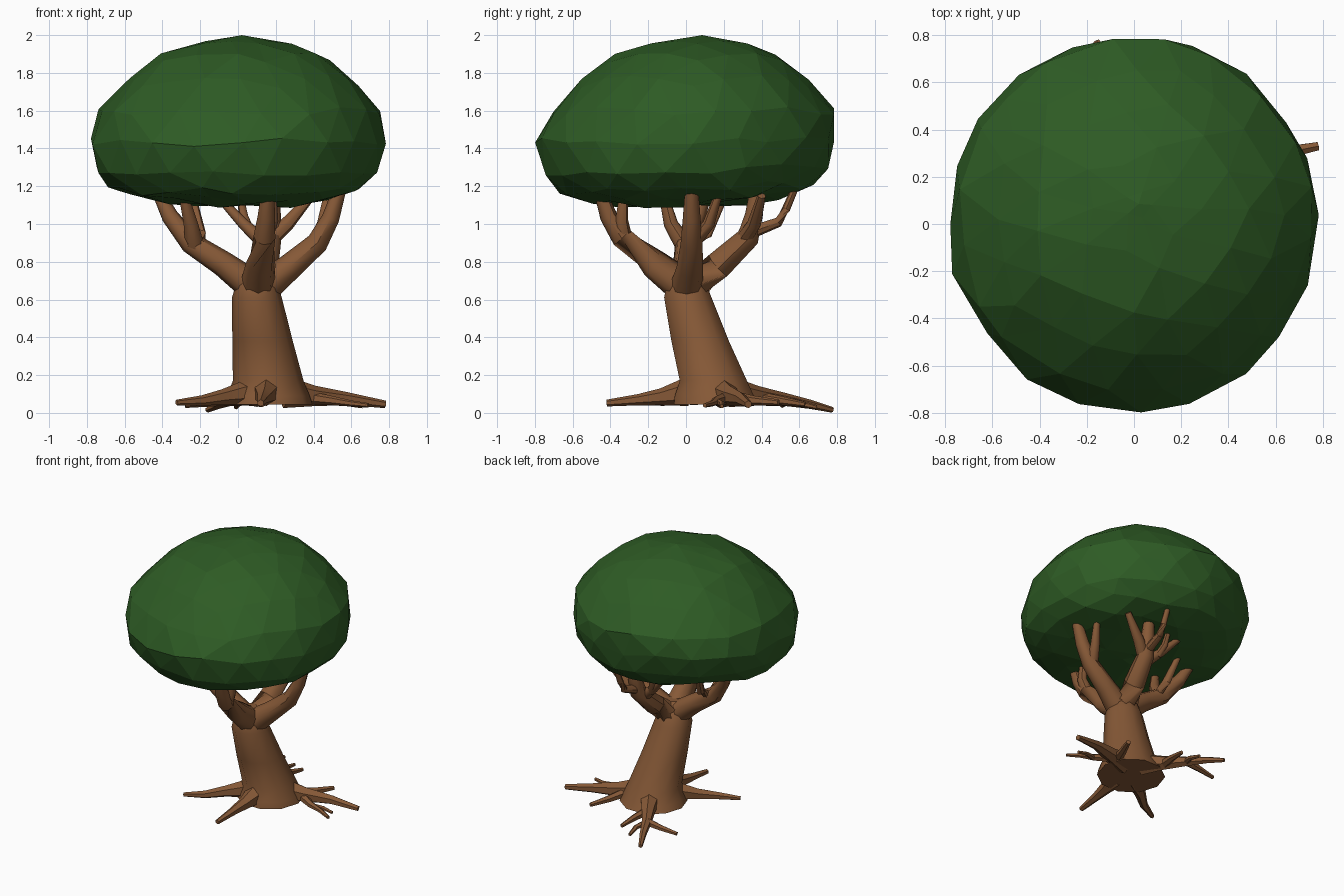
import bpy, bmesh, math, random
from mathutils import Vector

random.seed(4)


def material(name, rgb):
    m = bpy.data.materials.new(name)
    m.diffuse_color = (*rgb, 1)
    return m


bark = material("brown bark", (0.24, 0.10, 0.038))
leaf = material("green leaves", (0.027, 0.105, 0.018))


def finish(name, bm, mat, smooth):
    bmesh.ops.recalc_face_normals(bm, faces=bm.faces)
    me = bpy.data.meshes.new(name)
    bm.to_mesh(me)
    bm.free()
    me.materials.append(mat)
    ob = bpy.data.objects.new(name, me)
    bpy.context.collection.objects.link(ob)
    if smooth:
        me.shade_smooth()
        me.set_sharp_from_angle(angle=math.radians(45))
    return ob


def limb(bm, pts, sides=8, flat=False):
    """Tapered tube through (x, y, z, radius) points, capped at both ends."""
    ps = [Vector(p[:3]) for p in pts]
    rings = []
    for i, p in enumerate(ps):
        t = (ps[min(i + 1, len(ps) - 1)] - ps[max(i - 1, 0)]).normalized()
        if flat:
            t = Vector((0, 0, 1))
        ref = Vector((0, 1, 0)) if abs(t.y) < 0.75 else Vector((1, 0, 0))
        u = t.cross(ref).normalized()
        v = t.cross(u)
        ring = []
        for k in range(sides):
            a = 2 * math.pi * k / sides
            ring.append(bm.verts.new(p + (u * math.cos(a) + v * math.sin(a)) * pts[i][3]))
        rings.append(ring)
    for a, b in zip(rings, rings[1:]):
        for k in range(sides):
            j = (k + 1) % sides
            bm.faces.new((a[k], a[j], b[j], b[k]))
    bm.faces.new(rings[0][::-1])
    bm.faces.new(rings[-1])


def limbs(name, paths, sides=8, flat=False):
    bm = bmesh.new()
    for p in paths:
        limb(bm, p, sides, flat)
    return finish(name, bm, bark, True)


# trunk, leaning forward and left from a flared base
limbs("trunk", [[(.16, .16, .045, .235), (.16, .15, .09, .22), (.16, .145, .17, .187),
                 (.13, .075, .38, .16), (.10, .01, .61, .132), (.10, .0, .70, .105),
                 (.10, .0, .77, .05)]], 10, True)

# four main branches with forks
limbs("left_branch", [
    [(.08, .0, .67, .085), (-.08, .0, .79, .068), (-.25, .0, .90, .058),
     (-.36, .06, 1.04, .045), (-.43, .11, 1.18, .03)],
    [(-.23, -.01, .89, .05), (-.25, -.08, 1.0, .038), (-.29, -.12, 1.16, .024)],
    [(-.2, .0, .87, .035), (-.2, .11, .95, .03), (-.24, .2, 1.14, .02)]])
limbs("front_branch", [
    [(.10, .0, .66, .095), (.12, -.17, .79, .078), (.14, -.34, .93, .058),
     (.15, -.41, 1.04, .046), (.16, -.46, 1.19, .032)],
    [(.14, -.33, .93, .045), (.18, -.34, 1.02, .034), (.18, -.33, 1.15, .024)]])
limbs("right_branch", [
    [(.13, .0, .66, .09), (.27, .02, .77, .07), (.42, .03, .90, .058),
     (.49, .03, 1.03, .047), (.54, .03, 1.19, .035)],
    [(.40, .03, .89, .04), (.45, .12, 1.0, .032), (.48, .18, 1.18, .02)]])
limbs("back_branch", [
    [(.11, .02, .66, .095), (.14, .17, .78, .075), (.17, .33, .93, .06),
     (.18, .36, 1.05, .047), (.18, .38, 1.21, .036)],
    [(.17, .33, .95, .035), (.18, .49, 1.01, .026), (.18, .53, 1.08, .022), (.18, .59, 1.22, .018)],
    [(.16, .30, .91, .045), (.26, .36, 1.0, .038), (.39, .40, 1.15, .022)],
    [(.15, .28, .89, .04), (.03, .33, 1.0, .03), (-.11, .38, 1.15, .018)],
    [(.06, .32, .96, .028), (.03, .36, 1.04, .024), (.01, .38, 1.15, .018)]])

# spreading roots with forks
limbs("left_root", [
    [(.06, .06, .11, .07), (-.08, -.03, .085, .04), (-.19, -.12, .065, .028), (-.325, -.19, .055, .015)]], 6)
limbs("front_root", [
    [(.15, .0, .11, .075), (.14, -.13, .085, .045), (.13, -.25, .07, .03), (.12, -.42, .052, .018)]], 6)
limbs("right_root", [
    [(.25, .18, .11, .085), (.40, .23, .09, .055), (.58, .29, .075, .034), (.78, .33, .045, .02)],
    [(.38, .22, .08, .035), (.50, .16, .065, .024), (.60, .14, .05, .016), (.69, .10, .04, .012)],
    [(.50, .16, .06, .02), (.58, .19, .05, .015), (.66, .19, .035, .011)],
    [(.34, .23, .085, .035), (.40, .36, .065, .026), (.46, .49, .055, .016)]], 6)
limbs("back_root", [
    [(.13, .24, .11, .08), (.05, .38, .09, .052), (-.04, .53, .07, .034),
     (-.10, .66, .045, .024), (-.16, .775, .016, .015)],
    [(-.04, .52, .07, .03), (-.15, .52, .055, .022), (-.28, .51, .04, .014)],
    [(.05, .38, .08, .035), (.08, .5, .065, .024), (.10, .63, .045, .014)],
    [(-.03, .53, .065, .022), (.0, .6, .05, .018), (-.01, .69, .03, .012)]], 6)

# leafy crown: faceted ball reshaped to a flat-bottomed mushroom profile
PROFILE = [(-1, 0, 1.12), (-.85, .36, 1.10), (-.6, .62, 1.16), (-.35, .735, 1.23), (0, .79, 1.44),
           (.3, .745, 1.62), (.6, .53, 1.83), (.8, .36, 1.94), (1, 0, 2.0)]


def profile(n):
    for (a, ra, za), (b, rb, zb) in zip(PROFILE, PROFILE[1:]):
        if n <= b:
            t = (n - a) / (b - a)
            return ra + (rb - ra) * t, za + (zb - za) * t
    return PROFILE[-1][1:]


bm = bmesh.new()
bmesh.ops.create_icosphere(bm, subdivisions=3, radius=1)
for v in bm.verts:
    d = v.co.normalized()
    n = max(-1, min(1, d.z))
    r, z = profile(n)
    up = max(n, 0)
    ang = math.atan2(d.y, d.x) + random.uniform(-.05, .05)
    r *= random.uniform(.98, 1.015)
    y = r * math.sin(ang) + .035 * min(1, up / .3) + .05 * up ** 3
    x = r * math.cos(ang) + .02 * up
    z += random.uniform(-.018, .018) * (1 - up) + (.03 * y if n < 0 else 0)
    v.co = (max(-.79, min(.785, x)), max(-.8, min(.8, y)), min(2, z))
finish("leaf_crown", bm, leaf, False)
